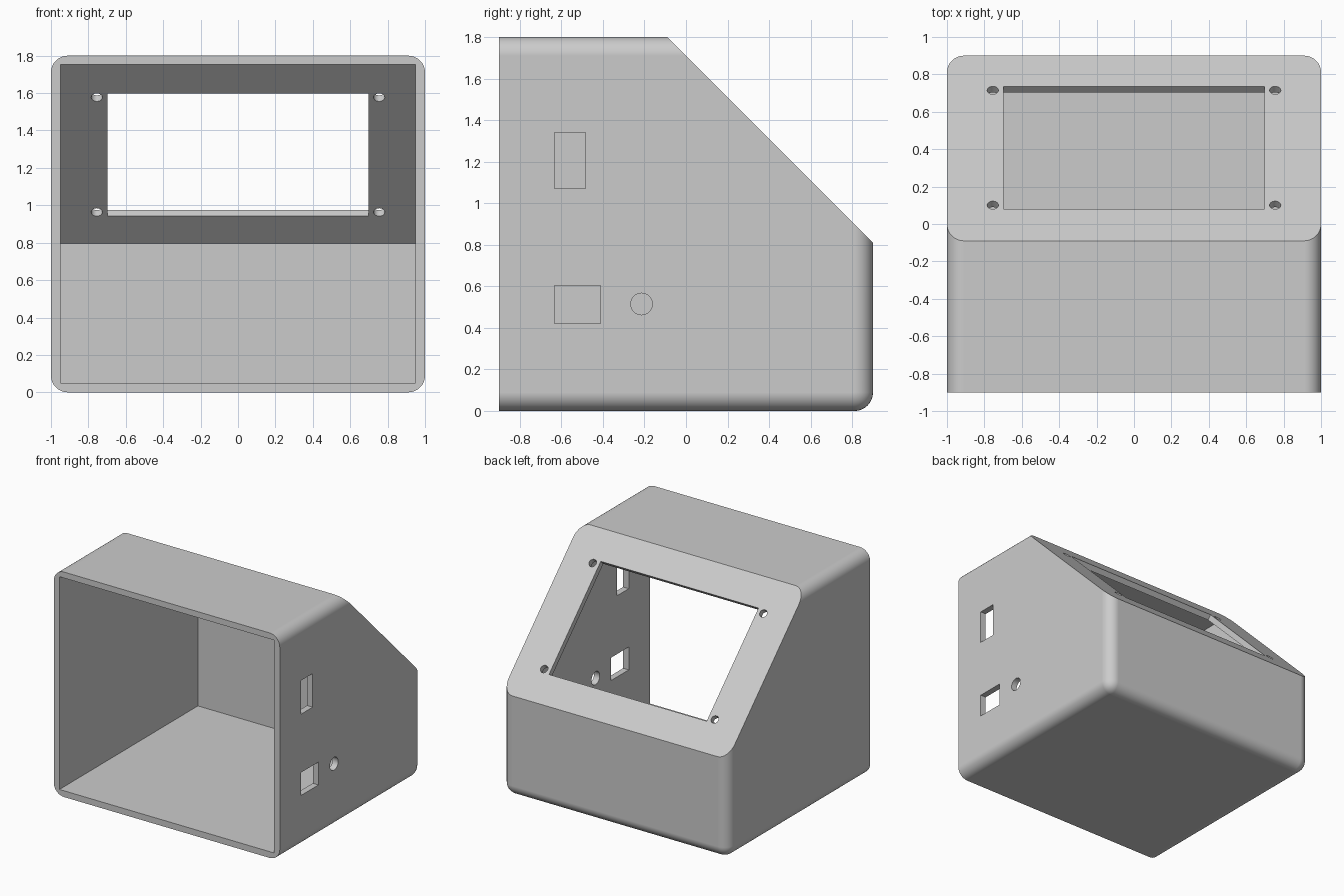
import bpy, bmesh
from math import pi, sqrt, radians
from mathutils import Matrix, Vector

if "Cube" in bpy.data.objects:
    bpy.data.objects.remove(bpy.data.objects["Cube"])

grey = bpy.data.materials.new("light grey plastic")
grey.use_nodes = True
colour = (0.6, 0.6, 0.6, 1)
grey.diffuse_color = colour
grey.node_tree.nodes["Principled BSDF"].inputs["Base Color"].default_value = colour

SLOPE = Vector((0, 1, 1)).normalized()
TILT = Matrix.Rotation(-pi / 4, 4, "X")


def finish(bm, name):
    bmesh.ops.recalc_face_normals(bm, faces=bm.faces[:])
    mesh = bpy.data.meshes.new(name)
    bm.to_mesh(mesh)
    bm.free()
    mesh.materials.append(grey)
    obj = bpy.data.objects.new(name, mesh)
    bpy.context.collection.objects.link(obj)
    return obj


def box(lo, hi):
    bm = bmesh.new()
    bmesh.ops.create_cube(bm, size=1)
    lo, hi = Vector(lo), Vector(hi)
    size = hi - lo
    bmesh.ops.transform(bm, verts=bm.verts[:],
                        matrix=Matrix.Translation((lo + hi) / 2) @ Matrix.Diagonal((*size, 1)))
    return bm


def slice_off(bm, point, normal):
    """Remove everything beyond a plane and cap the cut."""
    cut = bmesh.ops.bisect_plane(bm, geom=bm.verts[:] + bm.edges[:] + bm.faces[:],
                                 plane_co=point, plane_no=normal, clear_outer=True)
    edges = [e for e in cut["geom_cut"] if isinstance(e, bmesh.types.BMEdge)]
    bmesh.ops.edgeloop_fill(bm, edges=edges)


def cylinder(radius, depth, matrix):
    bm = bmesh.new()
    bmesh.ops.create_cone(bm, cap_ends=True, segments=32, radius1=radius,
                          radius2=radius, depth=depth, matrix=matrix)
    return bm


# Outer shell: rounded block, open end cut flat, sloped panel cut off
bm = box((-1, -1.4, 0), (1, 0.9, 1.8))
bmesh.ops.bevel(bm, geom=bm.edges[:], offset=0.09, segments=8, profile=0.5, affect="EDGES")
slice_off(bm, (0, -0.9, 0), (0, -1, 0))
slice_off(bm, (0, 0.9, 0.81), SLOPE)
case = finish(bm, "enclosure_case")

# Inner cavity
cutters = []
bm = box((-0.95, -1.2, 0.05), (0.95, 0.85, 1.752))
slice_off(bm, (0, 0.85, 0.796), SLOPE)
cutters.append(finish(bm, "cavity_cutter"))

# Display window and screw holes, square to the sloped panel
panel = Matrix.Translation((0, 0.408, 1.302)) @ TILT
bm = box((-0.698, -0.463, -0.15), (0.698, 0.463, 0.15))
bm.transform(panel)
cutters.append(finish(bm, "window_cutter"))
for sx in (-1, 1):
    for sy in (-1, 1):
        place = panel @ Matrix.Translation((sx * 0.755, sy * 0.434, 0))
        cutters.append(finish(cylinder(0.03, 0.3, place), "screw_hole_cutter"))

# Ports in the left wall
for y0, y1, z0, z1 in ((-0.633, -0.484, 1.071, 1.34), (-0.633, -0.411, 0.421, 0.604)):
    cutters.append(finish(box((0.85, y0, z0), (1.1, y1, z1)), "port_cutter"))
place = Matrix.Translation((1, -0.214, 0.515)) @ Matrix.Rotation(pi / 2, 4, "Y")
cutters.append(finish(cylinder(0.052, 0.3, place), "jack_hole_cutter"))

# Cut everything out of the shell
bpy.ops.object.select_all(action="DESELECT")
bpy.context.view_layer.objects.active = case
case.select_set(True)
for cutter in cutters:
    mod = case.modifiers.new("cut", "BOOLEAN")
    mod.operation = "DIFFERENCE"
    mod.solver = "EXACT"
    mod.object = cutter
    bpy.ops.object.modifier_apply(modifier=mod.name)
    bpy.data.objects.remove(cutter)

# Smooth rounding with flat walls
bpy.ops.object.shade_smooth_by_angle(angle=radians(30))
flat = case.modifiers.new("flat walls", "WEIGHTED_NORMAL")
flat.keep_sharp = True
